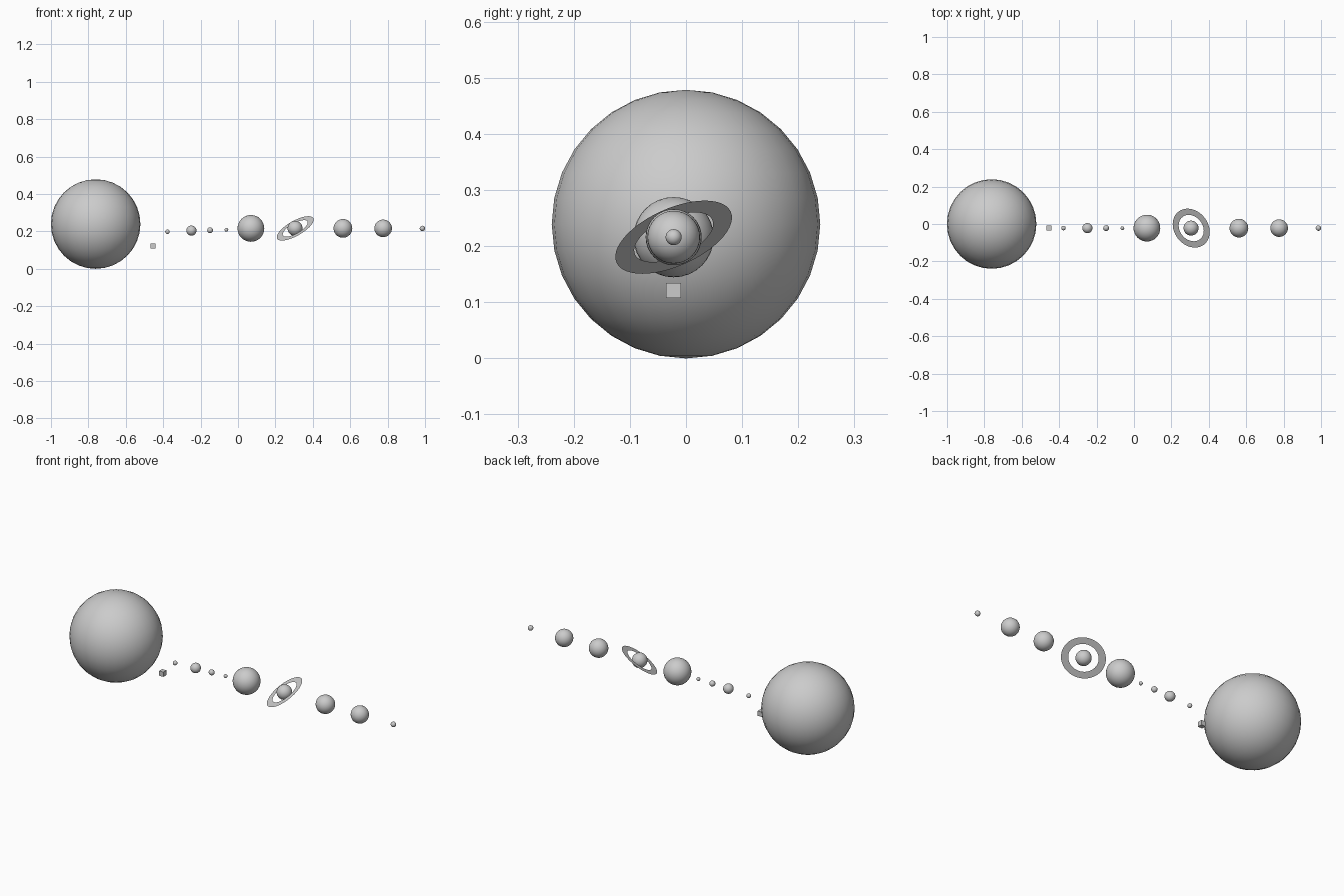
import bpy, bmesh, math
from mathutils import Vector

if "Cube" in bpy.data.objects:
    bpy.data.objects.remove(bpy.data.objects["Cube"])

ROW_Y = -0.022  # planets sit slightly in front of the star's centre


def ball(name, x, y, z, r):
    bpy.ops.mesh.primitive_uv_sphere_add(segments=32, ring_count=16, radius=r, location=(x, y, z))
    ob = bpy.context.object
    ob.name = name
    bpy.ops.object.shade_smooth()
    return ob


# Central star
ball("star", -0.761, 0, 0.2393, 0.2393)

# Row of planets: name, x, z, radius
planets = [
    ("planet_1", -0.377, 0.198, 0.012),
    ("planet_2", -0.249, 0.204, 0.027),
    ("planet_3", -0.149, 0.206, 0.0155),
    ("planet_4", -0.062, 0.208, 0.010),
    ("giant_planet", 0.069, 0.216, 0.0715),
    ("ringed_planet", 0.305, 0.216, 0.040),
    ("ice_planet_1", 0.561, 0.216, 0.050),
    ("ice_planet_2", 0.776, 0.216, 0.047),
    ("dwarf_planet", 0.9857, 0.216, 0.0143),
]
for name, x, z, r in planets:
    ball(name, x, ROW_Y, z, r)

# Small cube near the star
bpy.ops.mesh.primitive_cube_add(size=0.027, location=(-0.454, ROW_Y, 0.121))
bpy.context.object.name = "small_cube"

# Flat tilted planet ring
bm = bmesh.new()
N = 48
loops = []
for r in (0.0755, 0.1115):
    loops.append([bm.verts.new((r * math.cos(2 * math.pi * i / N), r * math.sin(2 * math.pi * i / N), 0))
                  for i in range(N)])
inner, outer = loops
for i in range(N):
    j = (i + 1) % N
    bm.faces.new((inner[i], outer[i], outer[j], inner[j]))
mesh = bpy.data.meshes.new("planet_ring")
bm.to_mesh(mesh)
bm.free()
ring = bpy.data.objects.new("planet_ring", mesh)
bpy.context.collection.objects.link(ring)
ring.location = (0.306, ROW_Y, 0.216)
ring.rotation_euler = Vector((-0.46, -0.36, 0.81)).to_track_quat('Z', 'Y').to_euler()
